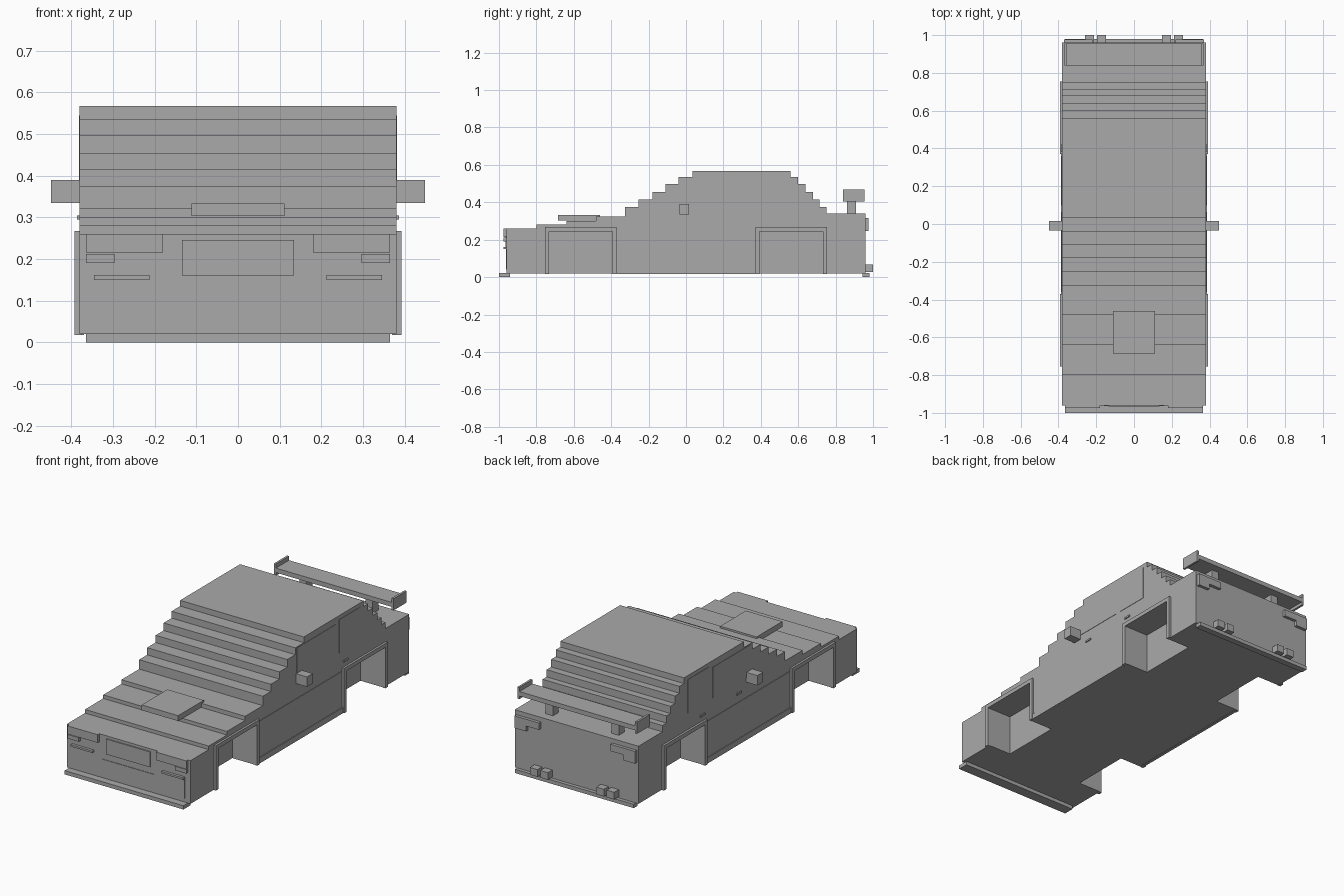
import bpy
import bmesh

old = bpy.data.objects.get("Cube")
if old:
    bpy.data.objects.remove(old, do_unlink=True)

GREY = (0.4, 0.4, 0.4, 1)
paint = bpy.data.materials.new("plain_grey")
paint.use_nodes = True
paint.diffuse_color = GREY
paint.node_tree.nodes["Principled BSDF"].inputs["Base Color"].default_value = GREY


def finish(name, bm):
    bmesh.ops.recalc_face_normals(bm, faces=bm.faces)
    mesh = bpy.data.meshes.new(name)
    bm.to_mesh(mesh)
    bm.free()
    mesh.materials.append(paint)
    obj = bpy.data.objects.new(name, mesh)
    bpy.context.collection.objects.link(obj)
    return obj


def box(name, x, y, z, mirror=False):
    """Box from (min, max) ranges, optionally repeated on the other side."""
    bm = bmesh.new()
    sides = [x, (-x[1], -x[0])] if mirror else [x]
    for side in sides:
        cube = bmesh.ops.create_cube(bm, size=1)["verts"]
        for v in cube:
            for axis, (low, high) in enumerate((side, y, z)):
                v.co[axis] = high if v.co[axis] > 0 else low
    return finish(name, bm)


# Stepped body: start of each tread along y, with its height
WIDTH, FLOOR, TAIL = 0.38, 0.02, 0.96
steps = [(-0.96, 0.26), (-0.80, 0.28), (-0.64, 0.30), (-0.48, 0.323),
         (-0.325, 0.375), (-0.255, 0.415), (-0.18, 0.455), (-0.11, 0.497),
         (-0.04, 0.535), (0.035, 0.567), (0.56, 0.535), (0.60, 0.497),
         (0.64, 0.455), (0.68, 0.415), (0.715, 0.375), (0.75, 0.34)]
profile = [(steps[0][0], FLOOR)]
for i, (y, z) in enumerate(steps):
    end = steps[i + 1][0] if i + 1 < len(steps) else TAIL
    profile += [(y, z), (end, z)]
profile.append((TAIL, FLOOR))
bm = bmesh.new()
face = bm.faces.new([bm.verts.new((-WIDTH, y, z)) for y, z in profile])
pushed = bmesh.ops.extrude_face_region(bm, geom=[face])["geom"]
bmesh.ops.translate(bm, vec=(2 * WIDTH, 0, 0),
                    verts=[g for g in pushed if isinstance(g, bmesh.types.BMVert)])
body = finish("body", bm)

# Wheel wells cut from the body, each framed by a thin arch
for end, middle in (("front", -0.5625), ("rear", 0.5625)):
    cutter = box(end + "_well_cutter", (0.24, 0.5),
                 (middle - 0.17, middle + 0.17), (-0.1, 0.245), True)
    cutter.hide_render = True
    cut = body.modifiers.new(end + "_wells", "BOOLEAN")
    cut.operation = "DIFFERENCE"
    cut.solver = "EXACT"
    cut.object = cutter
    bpy.context.view_layer.objects.active = body
    bpy.ops.object.modifier_apply(modifier=cut.name)
    bpy.data.objects.remove(cutter, do_unlink=True)
    for part, low, high in (("front", -0.192, -0.17), ("rear", 0.17, 0.192)):
        box(f"{end}_arch_{part}_bar", (0.375, 0.392),
            (middle + low, middle + high), (0.018, 0.267), True)
    box(end + "_arch_top", (0.375, 0.392),
        (middle - 0.17, middle + 0.17), (0.245, 0.267), True)

# Sides: skirts, doors, handles, windows and mirrors
box("side_skirts", (0.37, 0.387), (-0.37, 0.37), (0.018, 0.05), True)
box("door_panels", (0.375, 0.383), (-0.36, 0.36), (0.05, 0.25), True)
for name, y in (("front", 0.08), ("rear", 0.40)):
    box(name + "_door_handles", (0.375, 0.386), (y - 0.02, y + 0.02), (0.295, 0.305), True)
box("front_windows", (0.375, 0.382), (-0.03, 0.31), (0.36, 0.53), True)
box("rear_windows", (0.375, 0.382), (0.345, 0.53), (0.36, 0.545), True)
box("wing_mirrors", (0.37, 0.449), (-0.035, 0.015), (0.335, 0.39), True)

# Hood scoop
box("hood_scoop", (-0.112, 0.112), (-0.685, -0.46), (0.303, 0.333))

# Nose: lights, grilles, intake ledges and splitter
box("headlights", (0.18, 0.365), (-0.975, -0.95), (0.215, 0.26), True)
box("lower_headlights", (0.296, 0.365), (-0.975, -0.95), (0.19, 0.212), True)
box("upper_grille", (-0.135, 0.135), (-0.966, -0.957), (0.16, 0.245))
box("lower_grille", (-0.16, 0.16), (-0.963, -0.957), (0.04, 0.125))
box("side_intakes", (0.212, 0.346), (-0.963, -0.957), (0.04, 0.15), True)
box("intake_ledges", (0.212, 0.346), (-0.975, -0.95), (0.15, 0.161), True)
box("front_splitter", (-0.365, 0.365), (-1.0, -0.94), (0, 0.021))

# Tail: lights, exhausts and lower lip
box("tail_lights", (0.22, 0.37), (0.95, 0.977), (0.277, 0.315), True)
box("lower_tail_lights", (0.30, 0.37), (0.95, 0.977), (0.247, 0.277), True)
for name, x in (("inner", 0.172), ("outer", 0.236)):
    box(name + "_exhausts", (x - 0.023, x + 0.023), (0.95, 1.0), (0.027, 0.067), True)
box("rear_lip", (-0.365, 0.365), (0.945, 0.98), (0, 0.021))

# Rear wing
box("wing_blade", (-0.36, 0.36), (0.84, 0.955), (0.42, 0.445))
box("wing_end_plates", (0.355, 0.367), (0.84, 0.955), (0.403, 0.468), True)
box("wing_posts", (0.18, 0.225), (0.86, 0.91), (0.335, 0.425), True)
